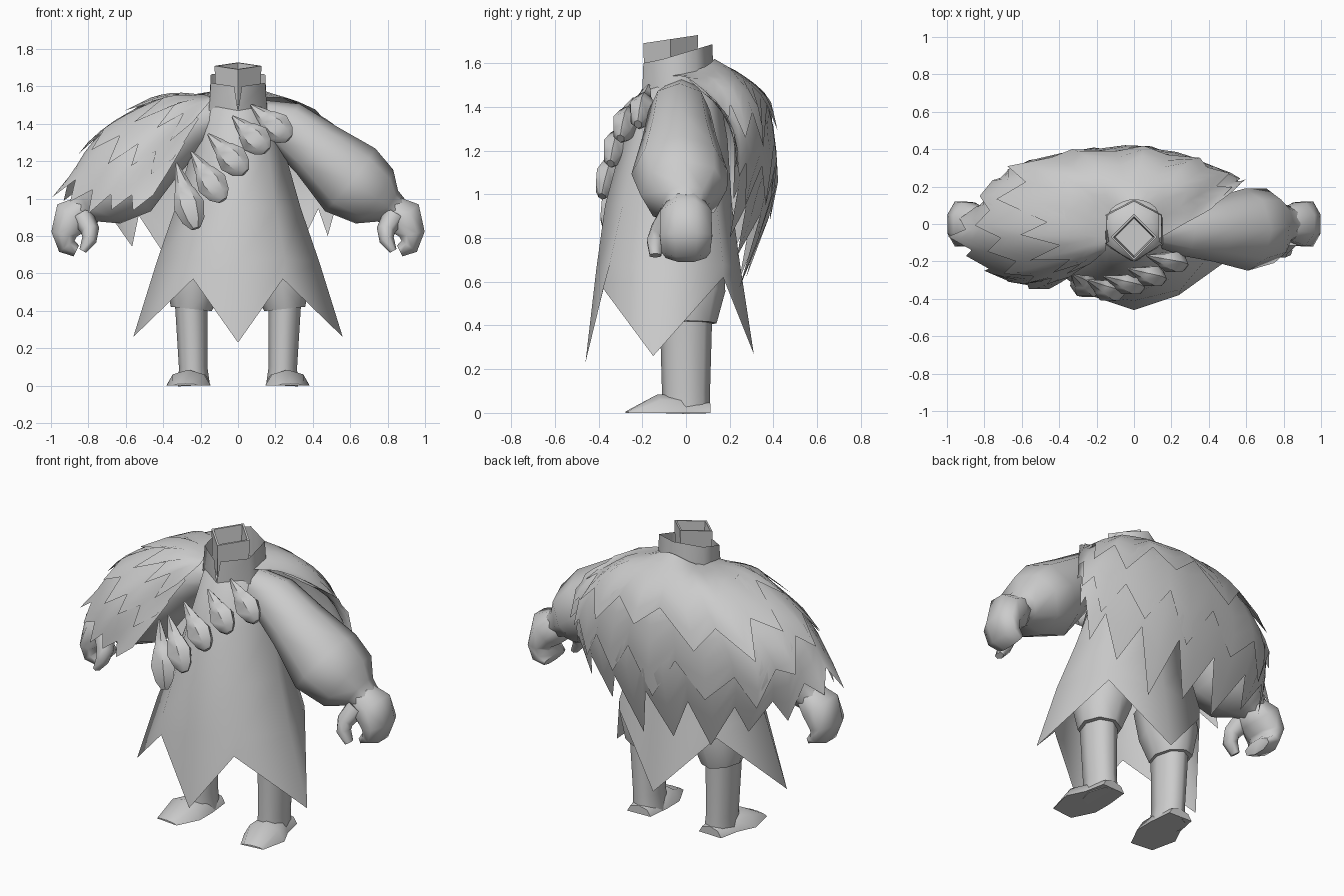
import bpy, bmesh, math
from mathutils import Vector as V

if "Cube" in bpy.data.objects:
    bpy.data.objects.remove(bpy.data.objects["Cube"])

mat = bpy.data.materials.new("plain_grey")
mat.diffuse_color = (0.6, 0.6, 0.6, 1)
mat.use_nodes = True
mat.node_tree.nodes["Principled BSDF"].inputs["Base Color"].default_value = mat.diffuse_color


def finish(name, bm, angle=50, recalc=False):
    if recalc:
        bmesh.ops.recalc_face_normals(bm, faces=bm.faces)
    me = bpy.data.meshes.new(name)
    bm.to_mesh(me)
    bm.free()
    me.materials.append(mat)
    ob = bpy.data.objects.new(name, me)
    bpy.context.collection.objects.link(ob)
    bpy.ops.object.select_all(action='DESELECT')
    ob.select_set(True)
    bpy.context.view_layer.objects.active = ob
    bpy.ops.object.shade_smooth_by_angle(angle=math.radians(angle))
    return ob


def sheet(name, rows, closed=True, cap_end=False, angle=50):
    """Skin a list of point rows."""
    bm = bmesh.new()
    vs = [[bm.verts.new(p) for p in r] for r in rows]
    n = len(rows[0])
    for a, b in zip(vs, vs[1:]):
        for j in range(n if closed else n - 1):
            k = (j + 1) % n
            bm.faces.new((a[j], a[k], b[k], b[j]))
    if cap_end:
        bm.faces.new(vs[-1])
    return finish(name, bm, angle)


def tube(name, rings, n=8, side=1, floor=False, angle=70, turn=0):
    """Closed loft through (centre, radius, side radius) rings."""
    bm = bmesh.new()
    cs = [V(r[0]) for r in rings]
    loops = []
    for i, (_, ra, rb) in enumerate(rings):
        t = (cs[min(i + 1, len(cs) - 1)] - cs[max(i - 1, 0)]).normalized()
        ref = V((1, 0, 0)) if abs(t.y) > 0.8 else V((0, 1, 0))
        s = (ref - t * ref.dot(t)).normalized()
        u = t.cross(s)
        loop = []
        for k in range(n):
            a = 2 * math.pi * (k + turn) / n
            p = cs[i] + u * ra * math.cos(a) + s * rb * math.sin(a)
            loop.append(bm.verts.new((p.x * side, p.y, max(p.z, 0) if floor else p.z)))
        loops.append(loop)
    for a, b in zip(loops, loops[1:]):
        for k in range(n):
            bm.faces.new((a[k], a[(k + 1) % n], b[(k + 1) % n], b[k]))
    bm.faces.new(loops[0])
    bm.faces.new(loops[-1])
    if floor:
        bmesh.ops.dissolve_degenerate(bm, dist=1e-4, edges=bm.edges)
    return finish(name, bm, angle, True)


# Robe: eight-column rings with a four-pointed hem
def ring(front, fdiag, right, bdiag, back):
    half = [fdiag, right, bdiag]
    return [(0, *front)] + half + [(0, *back)] + [(-x, y, z) for x, y, z in reversed(half)]


sheet("robe", [
    ring((-.46, .23), (.24, -.38, .57), (.56, -.15, .26), (.32, .17, .62), (.31, .27)),
    ring((-.41, .66), (.25, -.35, .68), (.435, -.13, .66), (.32, .17, .68), (.25, .66)),
    ring((-.37, .95), (.20, -.29, .95), (.335, -.09, .95), (.25, .14, .95), (.21, .95)),
    ring((-.29, 1.25), (.16, -.22, 1.25), (.25, -.04, 1.25), (.2, .13, 1.25), (.19, 1.25)),
    ring((-.20, 1.47), (.13, -.14, 1.48), (.18, -.01, 1.48), (.14, .1, 1.48), (.15, 1.48)),
    ring((-.13, 1.54), (.08, -.08, 1.54), (.11, -.02, 1.54), (.08, .05, 1.54), (.08, 1.54)),
], cap_end=True, angle=80)

# Collar: open hexagonal band with a slit at the front
hexa = [math.radians(a) for a in (-30, 30, 90, 150, 210)]
low = [(.18 * math.cos(a), -.03 + .16 * math.sin(a), 1.47) for a in hexa]
high = [(.168 * math.cos(a), -.03 + .15 * math.sin(a)) for a in hexa]
high = [(x, y, 1.65 + .3 * y) for x, y in high]
sheet("collar", [[(0, -.2, 1.47)] + low + [(0, -.2, 1.47)],
                 [(.02, -.195, 1.6)] + high + [(-.02, -.195, 1.6)]], closed=False, angle=70)


# Neck: open four-sided stub with a sunken floor
def neck_ring(r, z, tilt):
    pts = []
    for k in range(4):
        a = math.radians(90 * k - 90)
        y = -.07 + r * math.sin(a)
        pts.append((r * math.cos(a), y, z + tilt * y))
    return pts


sheet("neck", [neck_ring(.12, 1.5, 0), neck_ring(.125, 1.72, .15), neck_ring(.11, 1.72, .15),
               neck_ring(.1, 1.6, 0)], cap_end=True, angle=30)

for side, tag in ((1, "right"), (-1, "left")):
    # Arm, fist and thumb
    tube("arm_" + tag, [((.12, -.02, 1.43), .1, .1), ((.26, -.03, 1.385), .14, .14),
                        ((.42, -.03, 1.26), .165, .17), ((.6, -.03, 1.1), .215, .22),
                        ((.73, -.01, 1.01), .175, .2), ((.80, 0, .96), .1, .11),
                        ((.85, 0, .93), .08, .09)], 8, side)
    tube("fist_" + tag, [((.81, 0, .95), .08, .09), ((.885, 0, .9), .115, .125),
                         ((.93, 0, .81), .075, .13), ((.915, 0, .745), .055, .12),
                         ((.865, 0, .72), .035, .1)], 8, side, turn=.5)
    tube("thumb_" + tag, [((.83, -.07, .9), .06, .06), ((.79, -.12, .83), .05, .05),
                          ((.795, -.14, .78), .04, .045), ((.83, -.14, .72), .02, .03)], 6, side)
    # Breeches, leg and foot
    tube("breeches_" + tag, [((.25, .01, .41), .11, .13), ((.235, .01, .55), .155, .17),
                             ((.2, 0, .72), .15, .17)], 8, side)
    tube("leg_" + tag, [((.235, 0, .0), .085, .11), ((.24, 0, .1), .076, .11),
                        ((.25, 0, .45), .088, .12)], 8, side)
    tube("foot_" + tag, [((.235, .11, 0), .05, .075), ((.24, -.02, 0), .08, .095),
                         ((.265, -.13, 0), .085, .12), ((.28, -.27, 0), .01, .07)],
         8, side, floor=True, angle=60)

# Necklace of tapered pods: tip and blunt end of each
pods = [((.07, -.17, 1.5), (.275, -.22, 1.32)), ((-.03, -.24, 1.44), (.155, -.30, 1.255)),
        ((-.16, -.28, 1.345), (.04, -.345, 1.14)), ((-.25, -.3, 1.25), (-.08, -.385, .99)),
        ((-.33, -.27, 1.19), (-.225, -.365, .84))]
shape = [(0, .006), (.25, .035), (.4, .048), (.42, .056), (.65, .083), (.88, .06), (1, .025)]
for i, (a, b) in enumerate(pods):
    a, b = V(a), V(b)
    tube("pod_%d" % (i + 1), [(a.lerp(b, t), r, r * .75) for t, r in shape], 6, angle=45)

# Fur cape: drape lines from the neck outward, front left round the back to the right
drape = [
    [(-.15, -.14, 1.52), (-.22, -.2, 1.41), (-.3, -.25, 1.27), (-.37, -.3, 1.15), (-.44, -.34, 1.04), (-.5, -.37, .94)],
    [(-.15, -.1, 1.54), (-.3, -.18, 1.49), (-.46, -.24, 1.36), (-.6, -.28, 1.22), (-.71, -.28, 1.06), (-.8, -.25, .92)],
    [(-.15, -.03, 1.55), (-.37, -.04, 1.55), (-.61, -.03, 1.44), (-.78, -.03, 1.3), (-.88, -.03, 1.15), (-.99, -.02, 1.0)],
    [(-.12, .08, 1.57), (-.32, .22, 1.53), (-.52, .29, 1.37), (-.65, .29, 1.18), (-.65, .27, .98), (-.55, .21, .7)],
    [(0, .13, 1.62), (0, .25, 1.54), (0, .36, 1.43), (0, .4, 1.25), (0, .4, .97), (0, .25, .55)],
    [(.12, .08, 1.58), (.27, .2, 1.52), (.38, .27, 1.38), (.46, .28, 1.2), (.5, .26, 1.02), (.48, .2, .8)],
    [(.13, -.08, 1.54), (.26, 0, 1.53), (.38, .07, 1.47), (.49, .15, 1.4), (.56, .21, 1.31), (.62, .25, 1.2)],
]


def spline(pts, t):
    i = min(int(t), len(pts) - 2)
    f = t - i
    p1, p2 = V(pts[i]), V(pts[i + 1])
    p0 = V(pts[i - 1]) if i else 2 * p1 - p2
    p3 = V(pts[i + 2]) if i + 2 < len(pts) else 2 * p2 - p1
    return .5 * (2 * p1 + (p2 - p0) * f + (2 * p0 - 5 * p1 + 4 * p2 - p3) * f * f
                 + (3 * p1 - p0 - 3 * p2 + p3) * f ** 3)


# (name, top, notch depth, tip depth, tufts, lift, shortening over the left arm)
layers = [("fur_top", 0, 2.1, 3.0, 11, .06, 1.0), ("fur_middle", 1.2, 3.4, 4.25, 13, .03, .9),
          ("fur_bottom", 1.8, 4.2, 5.0, 15, 0, 0)]
for name, top, notch, tip, tufts, lift, short in layers:
    cols = 2 * tufts + 1
    rows = []
    for k in range(7):
        row = []
        for c in range(cols):
            u = (len(drape) - 1) * c / (cols - 1)
            over_arm = short * min(1, max(0, 3 - u))
            hem = (tip - .15 * (c % 4 == 3)) if c % 2 else notch
            hem -= over_arm
            start = top * (1 - .3 * over_arm)
            s = start + (hem - start) * k / 6
            p = spline([spline(line, s) for line in drape], u)
            grow = 1 + lift * k / 6
            row.append((p.x * grow, p.y * grow, p.z + .2 * lift * k / 6))
        rows.append(row)
    sheet(name, rows, closed=False, angle=60)
